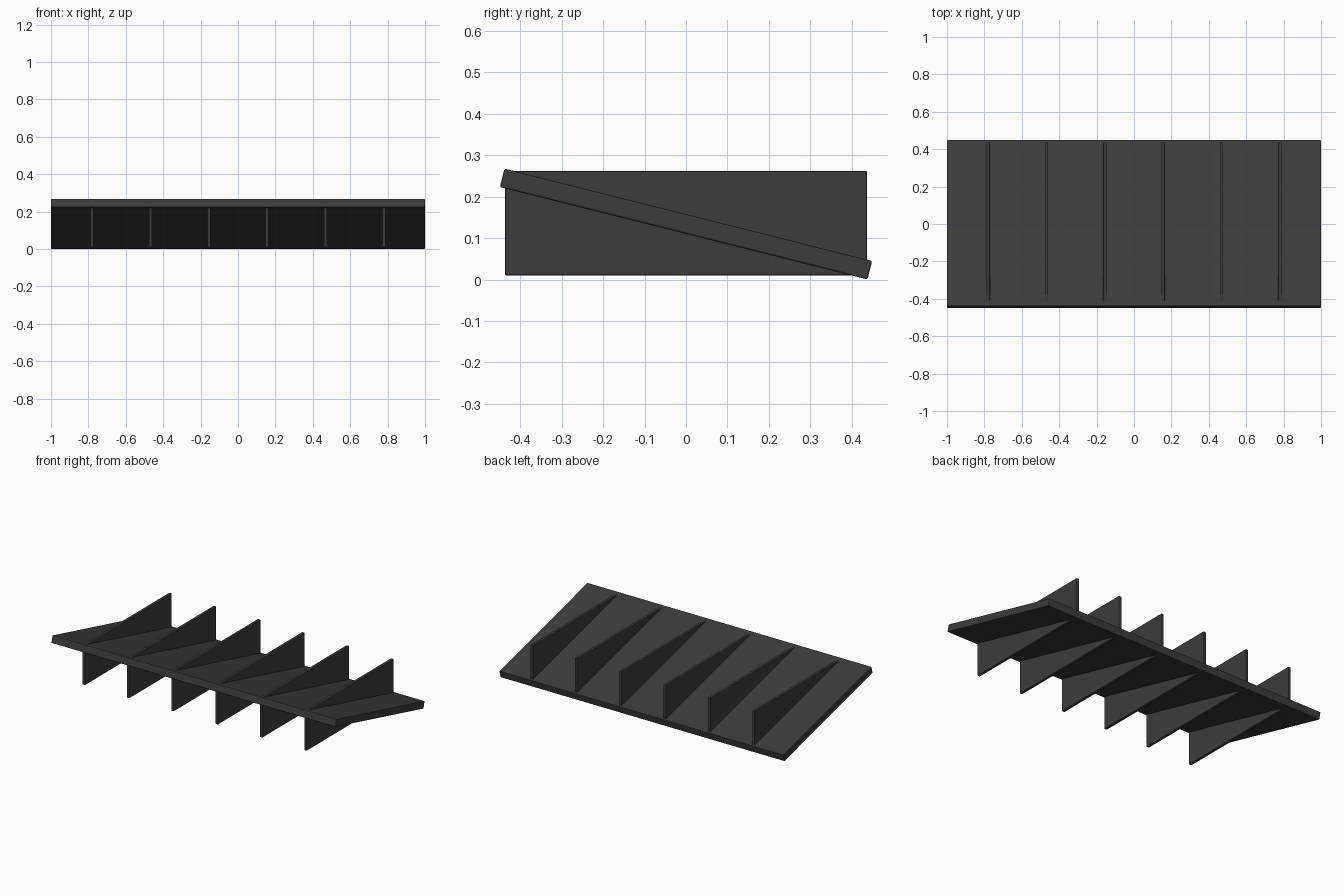
import bpy, math

if "Cube" in bpy.data.objects:
    bpy.data.objects.remove(bpy.data.objects["Cube"])

dark = bpy.data.materials.new("dark_grey")
dark.diffuse_color = (0.045, 0.045, 0.047, 1)
dark.use_nodes = True
dark.node_tree.nodes["Principled BSDF"].inputs["Base Color"].default_value = dark.diffuse_color


def box(name, size, loc, tilt=0.0, bevel=0.004):
    bpy.ops.mesh.primitive_cube_add(size=1, location=loc)
    ob = bpy.context.object
    ob.name = name
    ob.scale = size
    bpy.ops.object.transform_apply(location=False, rotation=False, scale=True)
    ob.rotation_euler.x = tilt
    mod = ob.modifiers.new("soft_edges", 'BEVEL')
    mod.width = bevel
    mod.segments = 2
    ob.data.materials.append(dark)
    return ob


# Sloping slat, high at the front and low at the back
box("slat", (2.0, 0.915, 0.046), (0, 0, 0.134), math.radians(-14.1))

# Six upright fins crossing the slat
for i in range(6):
    x = (i - 2.5) * 0.312
    box(f"fin_{i + 1}", (0.018, 0.874, 0.252), (x, 0, 0.136), bevel=0.003)
